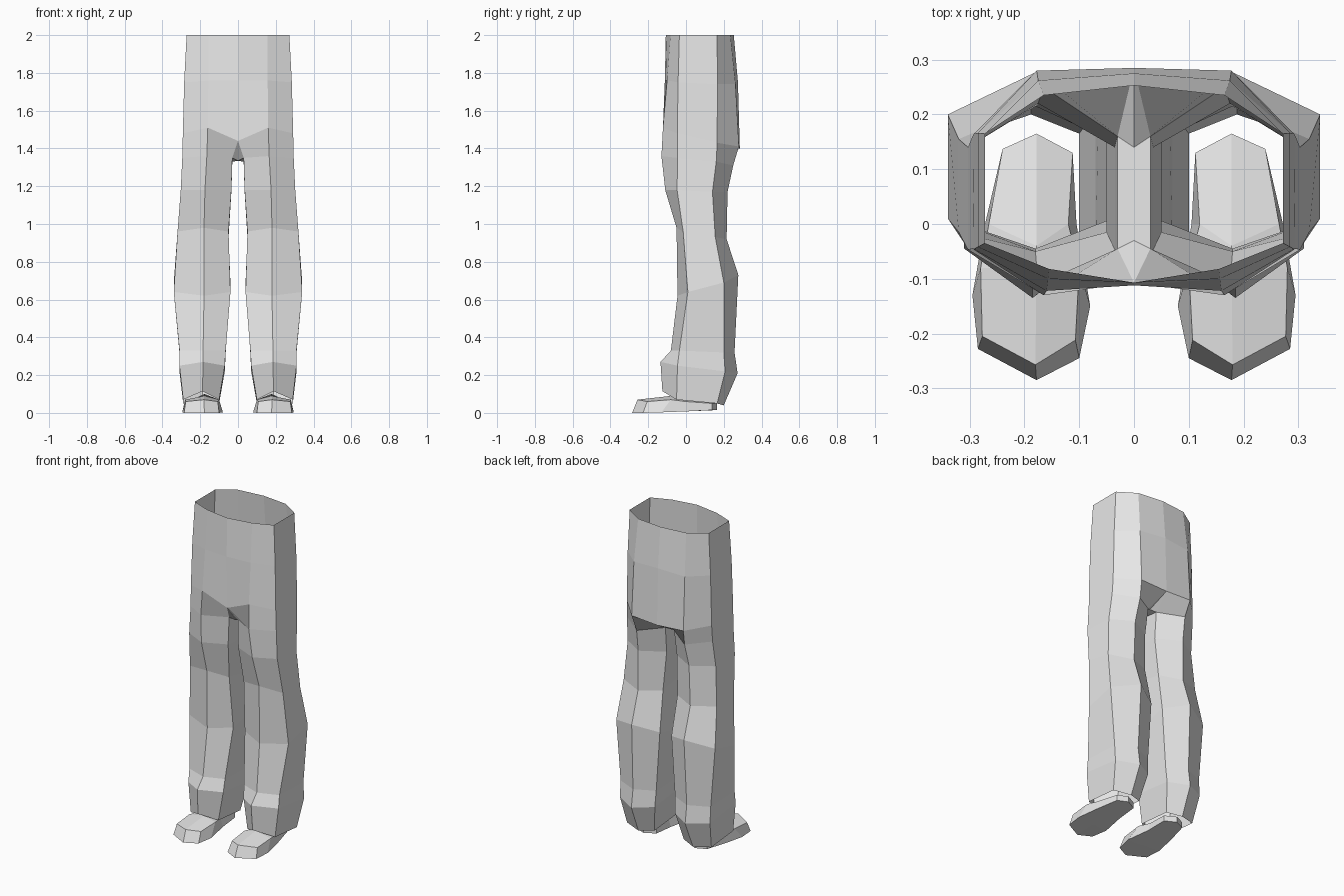
import bpy
import bmesh

cube = bpy.data.objects.get("Cube")
if cube:
    bpy.data.objects.remove(cube, do_unlink=True)

grey = bpy.data.materials.new("plain_grey")
grey.use_nodes = True
grey.diffuse_color = (0.8, 0.8, 0.8, 1)
grey.node_tree.nodes["Principled BSDF"].inputs["Base Color"].default_value = (0.8, 0.8, 0.8, 1)


def finish(bm, name):
    """Turn a left-half bmesh into a mirrored, flat-shaded object."""
    bmesh.ops.recalc_face_normals(bm, faces=bm.faces)
    mesh = bpy.data.meshes.new(name)
    bm.to_mesh(mesh)
    bm.free()
    mesh.materials.append(grey)
    obj = bpy.data.objects.new(name, mesh)
    bpy.context.collection.objects.link(obj)
    mirror = obj.modifiers.new("mirror", 'MIRROR')
    mirror.use_clip = True
    mirror.merge_threshold = 0.002
    return obj


def bridge(bm, a, b, closed=True):
    n = len(a)
    for i in range(n if closed else n - 1):
        j = (i + 1) % n
        bm.faces.new((a[i], a[j], b[j], b[i]))


# Trousers: hip rows run from centre front round the side to centre back
bm = bmesh.new()


def add(points):
    return [bm.verts.new(p) for p in points]


waist = add([(0, -.107, 2), (.155, -.082, 2), (.272, -.035, 2),
             (.272, .165, 2), (.165, .235, 2), (0, .253, 2)])
hips = add([(0, -.112, 1.76), (.157, -.1, 1.76), (.285, -.042, 1.75),
            (.285, .166, 1.74), (.175, .262, 1.74), (0, .275, 1.75)])
seat = add([(0, -.107, 1.44), (.16, -.122, 1.51), (.292, -.046, 1.48),
            (.292, .165, 1.43), (.178, .28, 1.41), (0, .285, 1.40)])
bridge(bm, waist, hips, False)
bridge(bm, hips, seat, False)

# Leg rings: outer, ridge and inner x; front, side front, side back and
# back y; the same four heights
RINGS = [
    (.295, .165, .03, -.13, -.045, .16, .25, 1.36, 1.35, 1.33, 1.31),
    (.303, .175, .035, -.11, -.047, .14, .22, 1.18, 1.18, 1.17, 1.17),
    (.32, .18, .05, -.05, -.015, .155, .215, .98, .96, .93, .92),
    (.34, .18, .04, -.045, .01, .2, .277, .62, .64, .69, .73),
    (.31, .185, .065, -.08, -.035, .2, .257, .33, .33, .32, .32),
    (.31, .185, .07, -.135, -.045, .207, .273, .27, .25, .22, .21),
    (.29, .188, .10, -.125, -.05, .165, .2, .115, .07, .05, .04),
]
legs = []
for xo, xr, xi, yf, ysf, ysb, yb, zf, zsf, zsb, zb in RINGS:
    legs.append(add([(xr, yf, zf), (xo, ysf, zsf), (xo, ysb, zsb),
                     (xr, yb, zb), (xi, ysb, zsb), (xi, ysf, zsf)]))
for upper, lower in zip(legs, legs[1:]):
    bridge(bm, upper, lower)

# Crotch joins the hips to the leg tops
thigh = legs[0]
bridge(bm, seat[1:5], thigh[:4], False)
under_front, under_back = add([(0, -.03, 1.335), (0, .14, 1.345)])
bm.faces.new((seat[0], seat[1], thigh[0], thigh[5]))
bm.faces.new((seat[0], thigh[5], under_front))
bm.faces.new((seat[4], seat[5], thigh[4], thigh[3]))
bm.faces.new((seat[5], under_back, thigh[4]))
bm.faces.new((under_front, thigh[5], thigh[4], under_back))
finish(bm, "trousers")

# Shoes: sections from toe to heel, each running inner sole, inner rim,
# top ridge, outer rim, outer sole, middle of sole
SECTIONS = [
    [(.10, -.245, 0), (.107, -.212, .06), (.18, -.257, .07),
     (.277, -.205, .06), (.285, -.228, 0), (.178, -.285, 0)],
    [(.08, -.15, .003), (.10, -.08, .07), (.178, -.08, .09),
     (.28, -.08, .07), (.295, -.13, .003), (.18, -.14, .003)],
    [(.105, 0, .008), (.12, 0, .06), (.178, -.04, .1),
     (.265, 0, .06), (.272, 0, .008), (.18, 0, .008)],
    [(.112, .13, .015), (.112, .13, .05), (.178, .165, .05),
     (.24, .137, .05), (.24, .137, .015), (.178, .165, .015)],
]
bm = bmesh.new()
rows = [add(s) for s in SECTIONS]
for a, b in zip(rows, rows[1:]):
    bridge(bm, a, b)
for end in (rows[0], rows[-1]):
    bm.faces.new((end[0], end[1], end[2], end[5]))
    bm.faces.new((end[2], end[3], end[4], end[5]))
finish(bm, "shoes")
